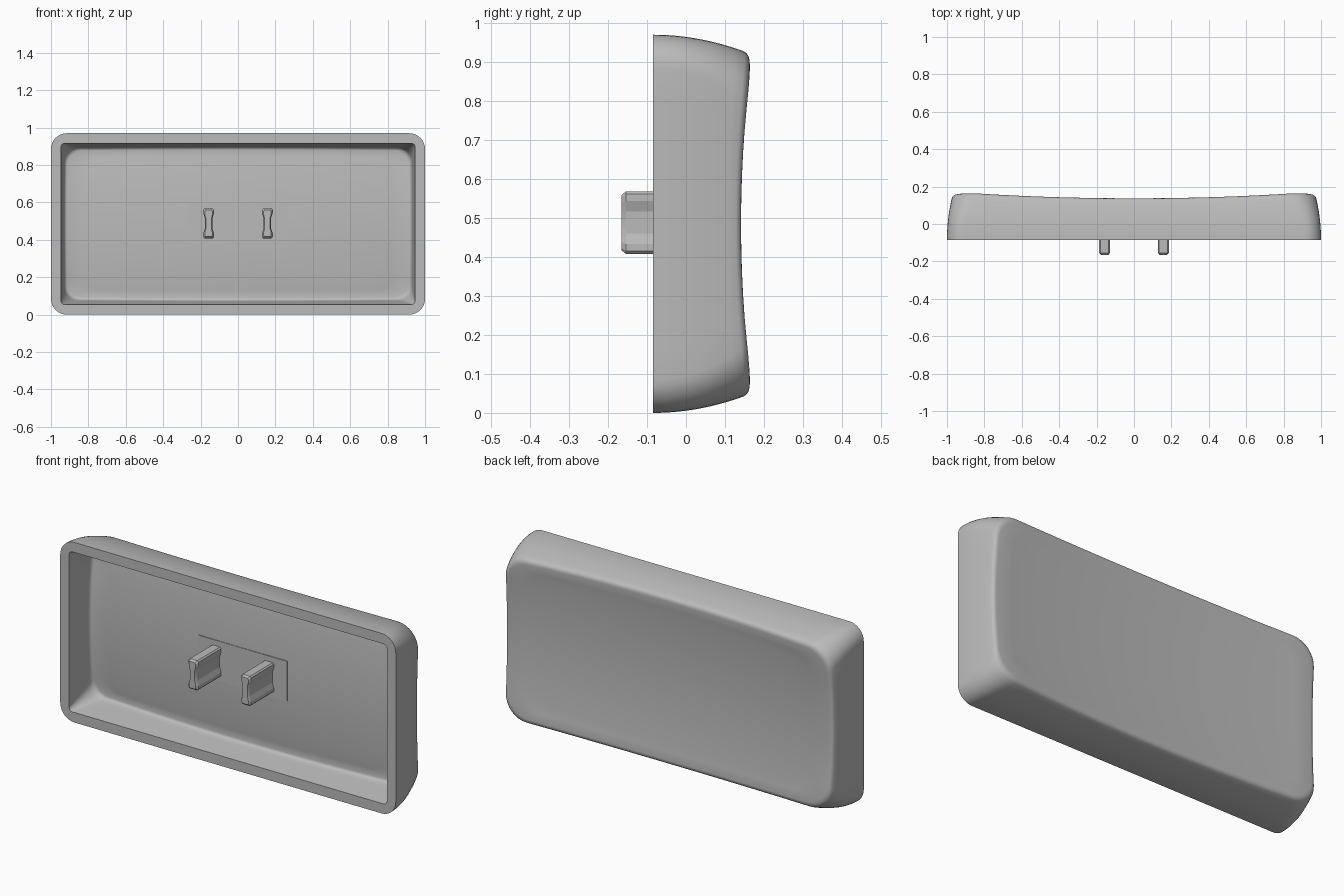
import bpy, bmesh
from math import sin, cos, pi

cube = bpy.data.objects.get("Cube")
if cube:
    bpy.data.objects.remove(cube)

grey = bpy.data.materials.new("light grey plastic")
grey.use_nodes = True
COLOUR = (0.5, 0.5, 0.5, 1)
grey.diffuse_color = COLOUR
grey.node_tree.nodes["Principled BSDF"].inputs["Base Color"].default_value = COLOUR

MID = 0.485      # height of the centre
RIM = -0.085     # y of the open rim


def finish(name, bm, angle=35):
    bmesh.ops.recalc_face_normals(bm, faces=bm.faces)
    mesh = bpy.data.meshes.new(name)
    bm.to_mesh(mesh)
    bm.free()
    mesh.materials.append(grey)
    obj = bpy.data.objects.new(name, mesh)
    bpy.context.collection.objects.link(obj)
    bpy.ops.object.select_all(action='DESELECT')
    obj.select_set(True)
    bpy.context.view_layer.objects.active = obj
    bpy.ops.object.shade_smooth_by_angle(angle=angle * pi / 180)
    return obj


def outline(hx, hz, r, arc=8, long=20, short=10):
    """Rounded rectangle with evenly divided straight sides."""
    corners = []
    for q, (sx, sz) in enumerate([(1, 1), (-1, 1), (-1, -1), (1, -1)]):
        cx, cz = sx * (hx - r), sz * (hz - r)
        corners.append([(cx + r * cos((q + i / arc) * pi / 2),
                         cz + r * sin((q + i / arc) * pi / 2)) for i in range(arc + 1)])
    pts = []
    for q in range(4):
        pts += corners[q]
        (ax, az), (bx, bz) = corners[q][-1], corners[(q + 1) % 4][0]
        n = long if q % 2 == 0 else short
        pts += [(ax + (bx - ax) * i / n, az + (bz - az) * i / n) for i in range(1, n)]
    return pts


def dish(x, z, base):
    """Shallow bowl that rises towards the edges."""
    return base + 0.032 * (x / 0.95) ** 2 + 0.027 * (z / 0.42) ** 2


def wall(t, base, front, back, power, inset=0.0, lift=0.0):
    """Ring at fraction t between the rim outline and the dish outline."""
    start, end = outline(*front), outline(*back)
    ring = []
    for (x0, z0), (x1, z1) in zip(start, end):
        top = dish(x1, z1, base) - lift
        y = RIM + t * (top - RIM)
        k = max(0, (y - RIM) / (base + 0.055 - RIM)) ** power
        x, z = x0 + (x1 - x0) * k, z0 + (z1 - z0) * k
        ring.append((x * (1 - inset / 0.95), y, z * (1 - inset / 0.43)))
    return ring


def floor_rings(edge, base, steps=10):
    """Rings shrinking from an edge to the middle of a dish."""
    return [[(x * s, dish(x * s, z * s, base), z * s) for x, _, z in edge]
            for s in [1 - i / steps for i in range(1, steps)]]


# Shell: outer wall, soft edge and dished face, then rim, cavity wall and cavity floor
OUT, OUT_BACK, BACK_Y = (1, 0.485, 0.085), (0.968, 0.437, 0.13), 0.108
IN, IN_BACK, FLOOR_Y = (0.947, 0.431, 0.02), (0.925, 0.405, 0.085), 0.04

outer = [wall(i / 10, BACK_Y, OUT, OUT_BACK, 2, lift=0.014) for i in range(11)]
outer += [wall(1, BACK_Y, OUT, OUT_BACK, 2, a, b)
          for a, b in [(0.002, 0.008), (0.006, 0.003), (0.012, 0.001), (0.02, 0)]]
outer += floor_rings(outer[-1], BACK_Y)
inner = [wall(i / 6, FLOOR_Y, IN, IN_BACK, 1, lift=0.014) for i in range(7)]
inner += [wall(1, FLOOR_Y, IN, IN_BACK, 1, a, b)
          for a, b in [(0.002, 0.008), (0.006, 0.003), (0.014, 0)]]
inner += floor_rings(inner[-1], FLOOR_Y)

bm = bmesh.new()
rings = [[bm.verts.new((x, y, z + MID)) for x, y, z in ring]
         for ring in outer[::-1] + inner]
count = len(rings[0])
for a, b in zip(rings, rings[1:]):
    for i in range(count):
        j = (i + 1) % count
        bm.faces.new((a[i], a[j], b[j], b[i]))
for ring, base in ((rings[0], BACK_Y), (rings[-1], FLOOR_Y)):
    centre = bm.verts.new((0, base, MID))
    for i in range(count):
        bm.faces.new((ring[i], ring[(i + 1) % count], centre))
finish("cap_shell", bm, 40)

# Thin mounting plate on the cavity floor
bm = bmesh.new()
bmesh.ops.create_cube(bm, size=1)
for v in bm.verts:
    v.co = (v.co.x * 0.53, 0.044 + v.co.y * 0.009, MID + 0.005 + v.co.z * 0.215)
finish("mounting_plate", bm)

# Two waisted prongs with chamfered tips
SIDE = [(0.022, -0.08), (0.029, -0.073), (0.029, -0.055), (0.02, -0.028)]
half = SIDE + [(x, -z) for x, z in SIDE[::-1]]
section = half + [(-x, z) for x, z in half[::-1]]
for name, cx in (("right_prong", -0.157), ("left_prong", 0.157)):
    bm = bmesh.new()
    levels = [[bm.verts.new((cx + x * sx, y, MID + 0.003 + z * sz)) for x, z in section]
              for y, sx, sz in ((-0.165, 0.7, 0.89), (-0.154, 1, 1), (0.05, 1, 1))]
    n = len(section)
    for a, b in zip(levels, levels[1:]):
        for i in range(n):
            bm.faces.new((a[i], a[(i + 1) % n], b[(i + 1) % n], b[i]))
    bm.faces.new(levels[0])
    bm.faces.new(levels[-1])
    finish(name, bm, 15)
